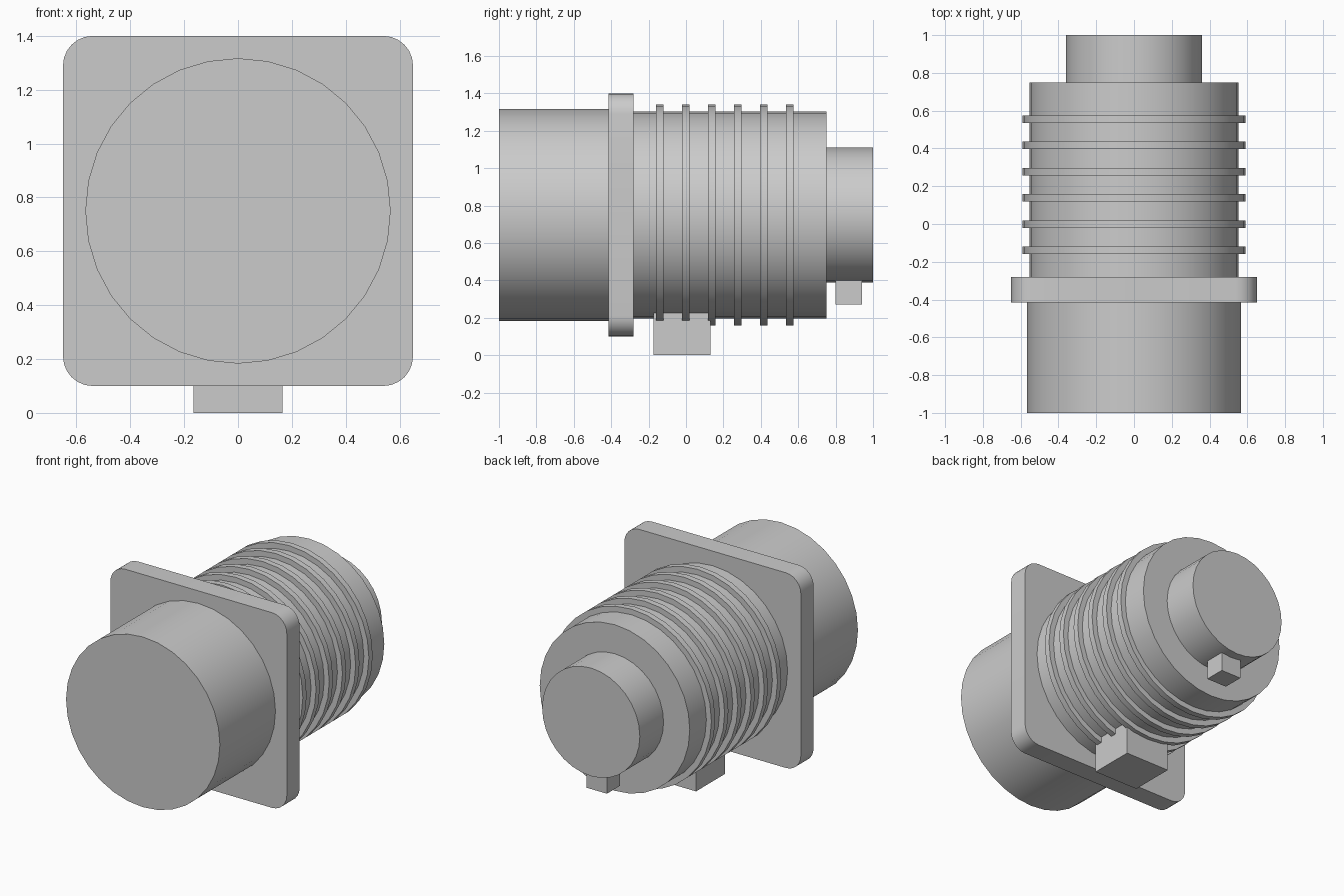
import bpy
import math

cube = bpy.data.objects.get("Cube")
if cube:
    bpy.data.objects.remove(cube, do_unlink=True)

AXIS_Z = 0.75

grey = bpy.data.materials.new("light_grey")
grey.use_nodes = True
colour = (0.6, 0.6, 0.6, 1)
grey.diffuse_color = colour
grey.node_tree.nodes["Principled BSDF"].inputs["Base Color"].default_value = colour


def finish(name):
    obj = bpy.context.object
    obj.name = name
    obj.data.materials.append(grey)
    return obj


def cylinder(name, radius, y0, y1):
    """Closed cylinder lying along y on the shared axis."""
    bpy.ops.mesh.primitive_cylinder_add(
        vertices=32, radius=radius, depth=y1 - y0,
        location=(0, (y0 + y1) / 2, AXIS_Z), rotation=(math.pi / 2, 0, 0))
    obj = finish(name)
    bpy.ops.object.transform_apply(location=False, rotation=True, scale=True)
    bpy.ops.object.shade_smooth_by_angle(angle=math.radians(30))
    return obj


def box(name, half_x, y0, y1, z0, z1):
    """Box centred on x = 0."""
    bpy.ops.mesh.primitive_cube_add(size=1, location=(0, (y0 + y1) / 2, (z0 + z1) / 2))
    bpy.context.object.scale = (2 * half_x, y1 - y0, z1 - z0)
    bpy.ops.object.transform_apply(location=False, rotation=False, scale=True)
    return finish(name)


# Stepped barrel
cylinder("front_barrel", 0.567, -1.0, -0.41)
cylinder("rear_body", 0.553, -0.28, 0.75)
cylinder("rear_connector", 0.36, 0.75, 1.0)

# Raised rings around the body
for i in range(6):
    y = -0.14 + i * 0.139
    cylinder(f"ring_{i + 1}", 0.59, y - 0.02, y + 0.02)

# Square flange, rounded on the four edges that run along y
flange = box("flange", 0.65, -0.415, -0.28, 0.1, 1.4)
weights = flange.data.attributes.new("bevel_weight_edge", "FLOAT", "EDGE")
for edge in flange.data.edges:
    a, b = (flange.data.vertices[v].co for v in edge.vertices)
    weights.data[edge.index].value = 1.0 if abs(a.y - b.y) > 0.01 else 0.0
bevel = flange.modifiers.new("rounded_corners", "BEVEL")
bevel.limit_method = "WEIGHT"
bevel.width = 0.11
bevel.segments = 6
bpy.ops.object.modifier_apply(modifier=bevel.name)
bpy.ops.object.shade_smooth_by_angle(angle=math.radians(30))

# Mounting foot and rear key below the barrel
box("foot_block", 0.165, -0.175, 0.13, 0.0, 0.225)
box("rear_key", 0.075, 0.8, 0.94, 0.27, 0.4)
